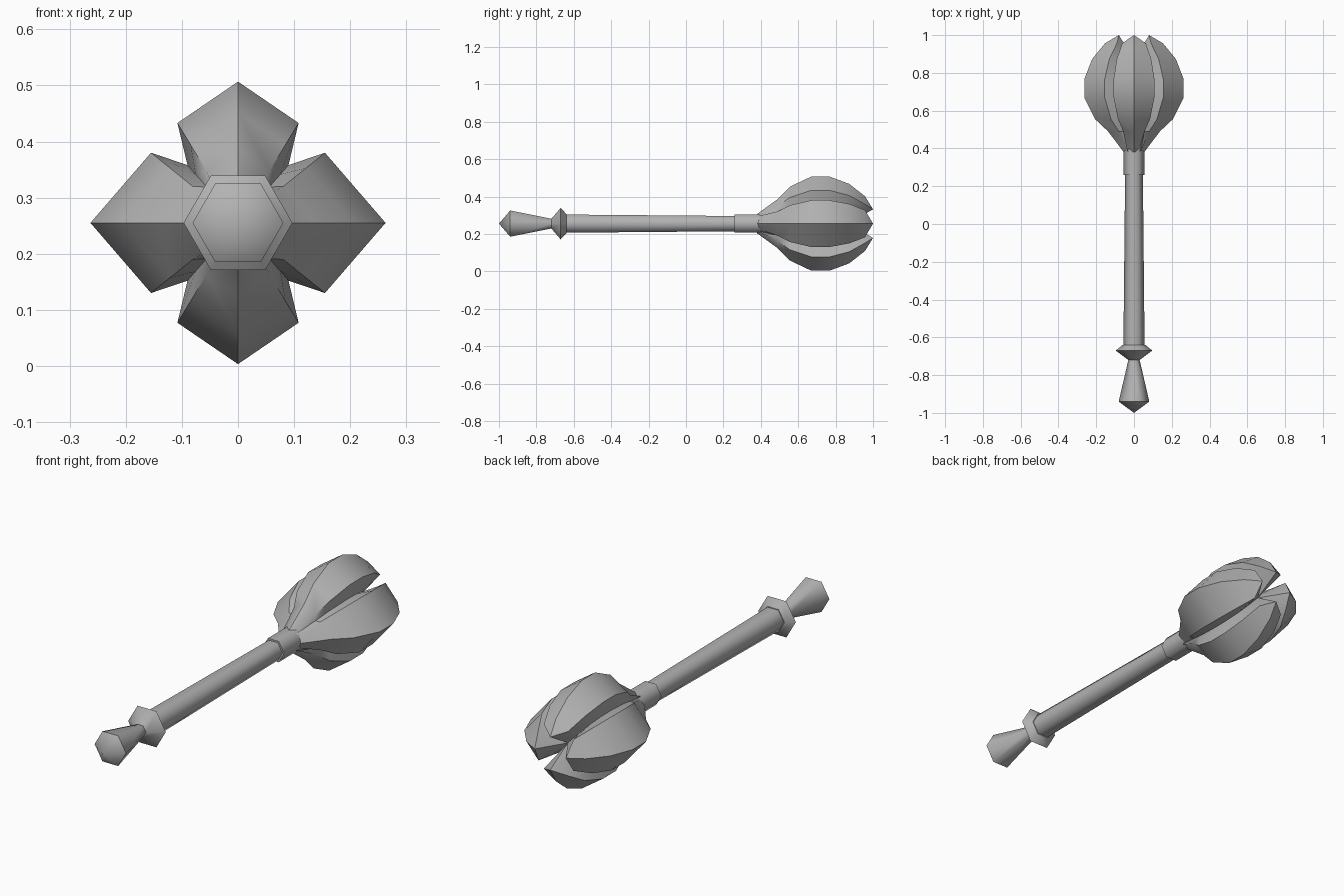
import bpy, bmesh, math

if "Cube" in bpy.data.objects:
    bpy.data.objects.remove(bpy.data.objects["Cube"], do_unlink=True)

AXIS_Z = 0.255

steel = bpy.data.materials.new("grey steel")
steel.use_nodes = True
steel.diffuse_color = (0.45, 0.45, 0.45, 1)
steel.node_tree.nodes["Principled BSDF"].inputs["Base Color"].default_value = (0.45, 0.45, 0.45, 1)


def finish(name, bm):
    bmesh.ops.remove_doubles(bm, verts=bm.verts[:], dist=0.0005)
    bmesh.ops.recalc_face_normals(bm, faces=bm.faces[:])
    mesh = bpy.data.meshes.new(name)
    for f in bm.faces:
        f.smooth = True
    bm.to_mesh(mesh)
    bm.free()
    mesh.materials.append(steel)
    obj = bpy.data.objects.new(name, mesh)
    obj.location.z = AXIS_Z
    bpy.context.collection.objects.link(obj)
    return obj


def loft(bm, rings):
    """Skin a list of equal-length vertex rings."""
    for a, b in zip(rings, rings[1:]):
        n = len(a)
        for i in range(n):
            j = (i + 1) % n
            bm.faces.new((a[i], a[j], b[j], b[i]))


def hex_turning(name, profile):
    """Six-sided turned part along y from (y, radius) pairs, with crisp rings."""
    bm = bmesh.new()
    rings = []
    for y, r in profile:
        rings.append([bm.verts.new((r * math.cos(k * math.pi / 3), y, r * math.sin(k * math.pi / 3)))
                      for k in range(6)])
    loft(bm, rings)
    for e in bm.edges:
        if abs(e.verts[0].co.y - e.verts[1].co.y) < 1e-6:
            e.smooth = False
    return finish(name, bm)


# Handle parts
hex_turning("pommel", [(-1, 0), (-0.94, 0.081), (-0.72, 0.03), (-0.72, 0)])
hex_turning("guard", [(-0.72, 0), (-0.72, 0.03), (-0.67, 0.097), (-0.64, 0.06), (-0.64, 0)])
hex_turning("shaft", [(-0.64, 0), (-0.64, 0.056), (0.27, 0.047), (0.27, 0)])
hex_turning("collar", [(0.26, 0), (0.26, 0.056), (0.42, 0.056), (0.42, 0)])

# Flanged head: y, ridge radius, valley y, valley scale
stations = [
    (0.38, 0.054, 0.38, 0.38),
    (0.49, 0.137, 0.49, 0.62),
    (0.555, 0.206, 0.555, 0.84),
    (0.67, 0.263, 0.67, 1.0),
    (0.767, 0.263, 0.75, 0.97),
    (0.873, 0.222, 0.81, 0.78),
    (0.957, 0.153, 0.85, 0.42),
    (1.0, 0.08, 0.87, 0.0),
]
bm = bmesh.new()
rings = []
for y, ridge, valley_y, valley in stations:
    s = ridge / 0.263
    tip = y == 1.0
    side, top = (ridge, 0), (0, ridge * 0.957)
    side_edge = side if tip else (0.155 * s, 0.125 * s)
    top_edge = top if tip else (0.108 * s, 0.178 * s)
    groove = (0.09 * valley, 0.103 * valley)
    quarter = [(side, y), (side_edge, y), (groove, valley_y), (top_edge, y), (top, y)]
    # Mirror one quarter into a full ring
    half = quarter + [((-x, z), h) for (x, z), h in quarter[-2::-1]]
    full = half + [((x, -z), h) for (x, z), h in half[-2:0:-1]]
    rings.append([bm.verts.new((x, h, z)) for (x, z), h in full])
loft(bm, rings)
bm.faces.new(rings[0])

head = finish("flanged_head", bm)
bpy.ops.object.select_all(action="DESELECT")
head.select_set(True)
bpy.context.view_layer.objects.active = head
bpy.ops.object.shade_smooth_by_angle(angle=math.radians(32))
